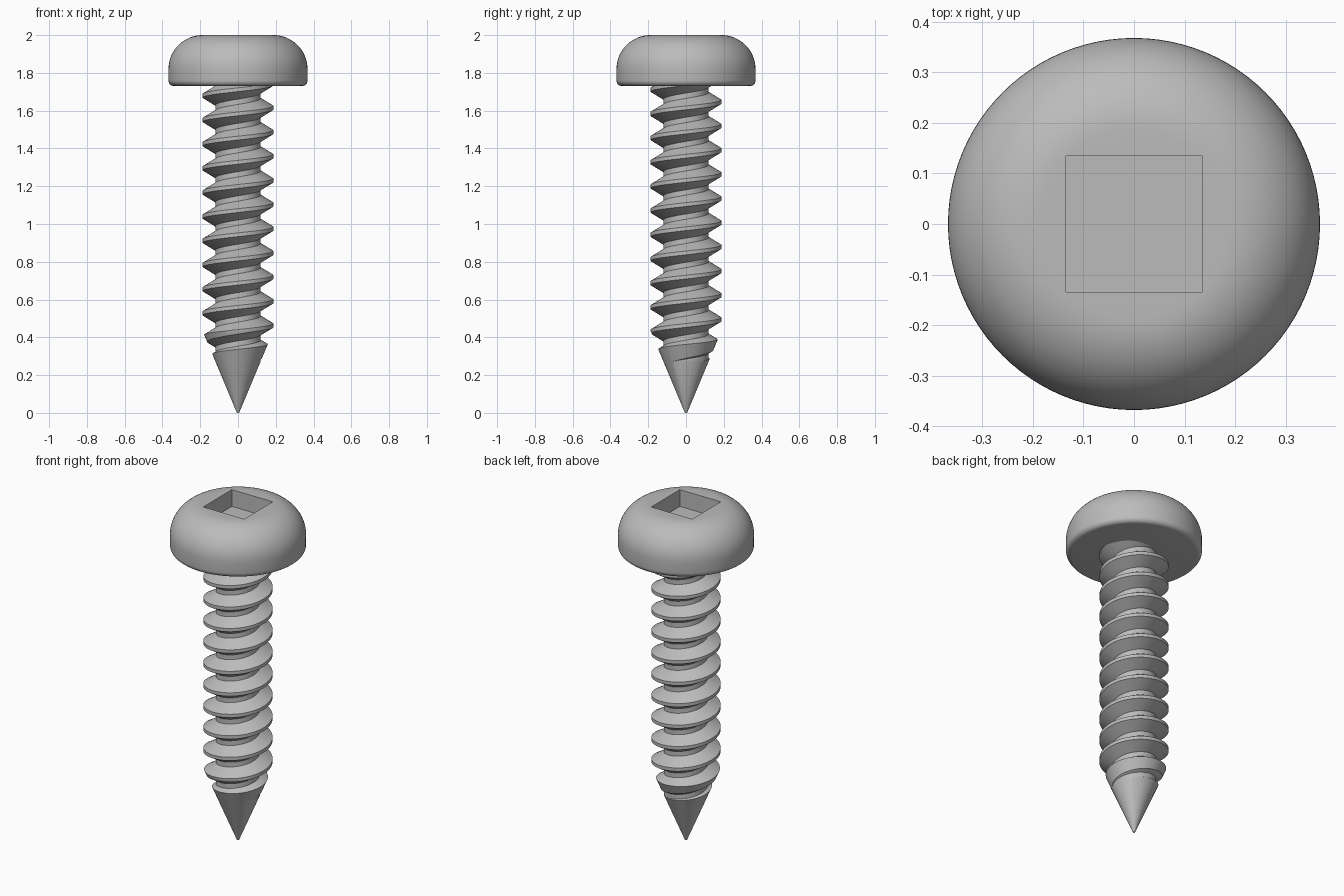
import bpy, bmesh
from math import cos, sin, pi, radians

if "Cube" in bpy.data.objects:
    bpy.data.objects.remove(bpy.data.objects["Cube"])

SEGMENTS = 96
PITCH = 0.128
CREST_Z = 0.335          # height of a thread crest on the +x side
CORE, CREST = 0.12, 0.187
HEAD_BASE = 1.73

steel = bpy.data.materials.new("grey_steel")
steel.use_nodes = True
grey = (0.5, 0.5, 0.5, 1)
steel.diffuse_color = grey
steel.node_tree.nodes["Principled BSDF"].inputs["Base Color"].default_value = grey


def finish(bm, name):
    bmesh.ops.remove_doubles(bm, verts=bm.verts, dist=1e-5)
    bmesh.ops.recalc_face_normals(bm, faces=bm.faces)
    mesh = bpy.data.meshes.new(name)
    bm.to_mesh(mesh)
    bm.free()
    mesh.materials.append(steel)
    obj = bpy.data.objects.new(name, mesh)
    bpy.context.collection.objects.link(obj)
    return obj


def lathe(name, profile):
    bm = bmesh.new()
    verts = [bm.verts.new((r, 0, z)) for r, z in profile]
    edges = [bm.edges.new(pair) for pair in zip(verts, verts[1:])]
    bmesh.ops.spin(bm, geom=verts + edges, cent=(0, 0, 0), axis=(0, 0, 1),
                   angle=2 * pi, steps=SEGMENTS)
    return finish(bm, name)


def arc(cr, cz, a, b, start, end, steps):
    angles = [radians(start + (end - start) * i / steps) for i in range(steps + 1)]
    return [(cr + a * cos(t), cz + b * sin(t)) for t in angles]


def combine(obj, cutter, operation):
    cutter.hide_render = True
    mod = obj.modifiers.new(operation.title(), 'BOOLEAN')
    mod.operation, mod.object, mod.solver = operation, cutter, 'EXACT'
    select(obj)
    bpy.ops.object.modifier_apply(modifier=mod.name)
    bpy.data.objects.remove(cutter)


def select(obj):
    bpy.ops.object.select_all(action='DESELECT')
    obj.select_set(True)
    bpy.context.view_layer.objects.active = obj


def helical_thread(name, first_turn, last_turn):
    # One pitch of the ridge, repeated up each column and lifted with the angle
    ridge = [(CORE, -0.05), (CREST, -0.01), (CREST, 0.01), (CORE, 0.05)]
    bm = bmesh.new()
    columns = []
    for j in range(SEGMENTS + 1):
        a = 2 * pi * j / SEGMENTS
        lift = CREST_Z + PITCH * j / SEGMENTS
        columns.append([bm.verts.new((r * cos(a), r * sin(a), lift + PITCH * k + dz))
                        for k in range(first_turn, last_turn) for r, dz in ridge])
    for left, right in zip(columns, columns[1:]):
        for i in range(len(left) - 1):
            bm.faces.new((left[i], right[i], right[i + 1], left[i + 1]))
    bmesh.ops.remove_doubles(bm, verts=bm.verts, dist=1e-5)
    # Close both ends with fans around the axis
    rim = [e for e in bm.edges if e.is_boundary]
    middle = CREST_Z + PITCH * (first_turn + last_turn) / 2
    for lower in (True, False):
        part = [e for e in rim if (e.verts[0].co.z < middle) == lower]
        heights = [v.co.z for e in part for v in e.verts]
        hub = bm.verts.new((0, 0, (min(heights) + max(heights)) / 2))
        for e in part:
            bm.faces.new((e.verts[0], e.verts[1], hub))
    return finish(bm, name)


# Threaded shank, trimmed to a conical point
shank = helical_thread("threaded_shank", -5, 14)
envelope = lathe("point_envelope", [(0, 0), (0.006, 0), (0.215, 0.5),
                                    (0.215, HEAD_BASE + 0.02), (0, HEAD_BASE + 0.02)])
combine(shank, envelope, 'INTERSECT')

# Rounded pan head with a square drive socket
head = lathe("pan_head", [(0, HEAD_BASE)]
             + arc(0.338, HEAD_BASE + 0.03, 0.03, 0.03, -90, 0, 6)
             + arc(0.188, 1.82, 0.18, 0.18, 0, 90, 16) + [(0, 2)])
bm = bmesh.new()
bmesh.ops.create_cube(bm, size=0.27)
bmesh.ops.translate(bm, verts=bm.verts, vec=(0, 0, 1.9 + 0.135))
combine(head, finish(bm, "socket_cutter"), 'DIFFERENCE')

for part in (shank, head):
    select(part)
    bpy.ops.object.shade_smooth_by_angle(angle=radians(25))
